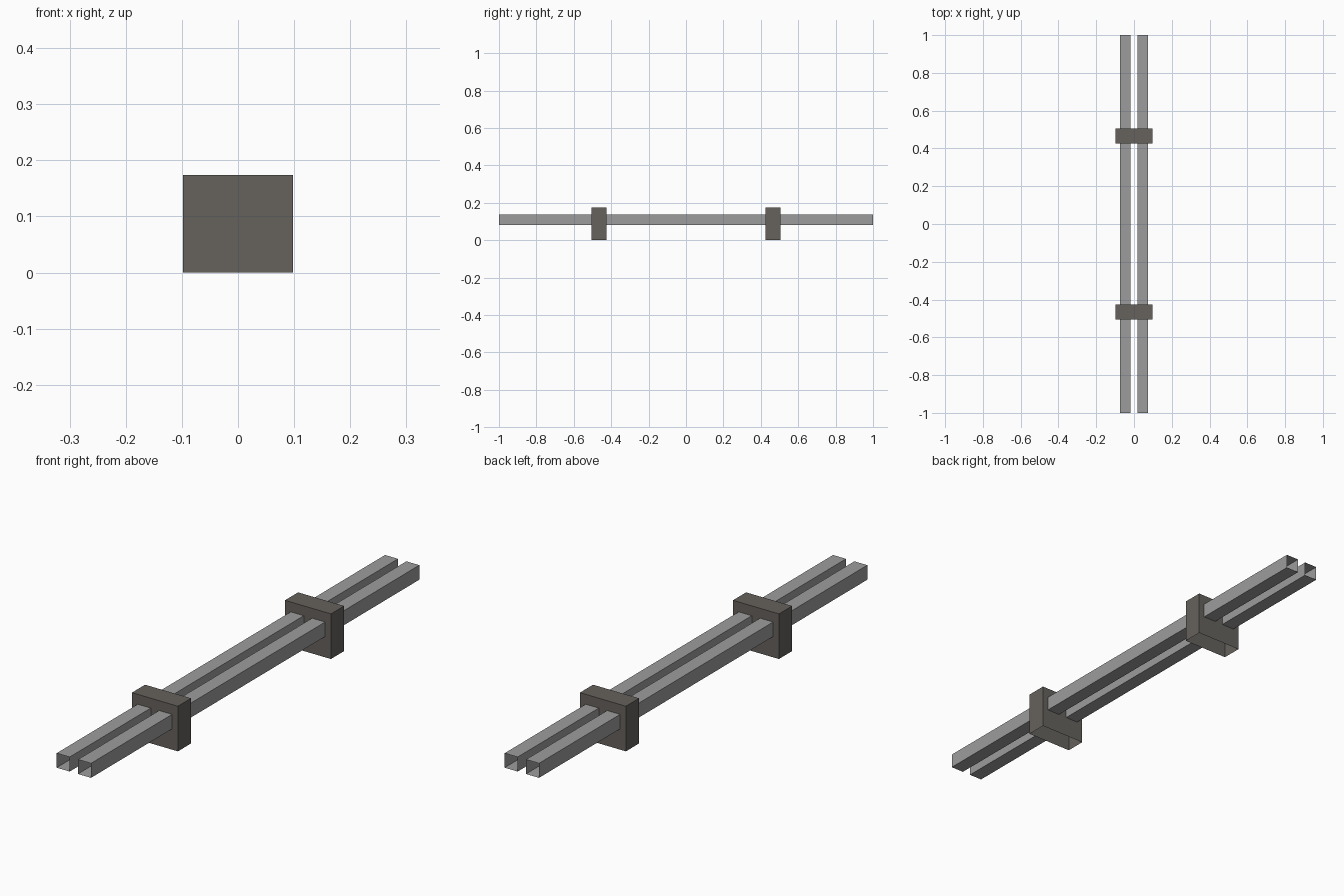
import bpy
import bmesh

if "Cube" in bpy.data.objects:
    bpy.data.objects.remove(bpy.data.objects["Cube"])


def material(name, color):
    m = bpy.data.materials.new(name)
    m.diffuse_color = (*color, 1.0)
    m.use_nodes = True
    m.node_tree.nodes["Principled BSDF"].inputs["Base Color"].default_value = m.diffuse_color
    return m


def open_box(name, lo, hi, mat, is_open):
    """Box from corner lo to corner hi, without the faces picked by is_open(normal)."""
    bm = bmesh.new()
    bmesh.ops.create_cube(bm, size=1)
    for v in bm.verts:
        v.co = [lo[i] + (v.co[i] + 0.5) * (hi[i] - lo[i]) for i in range(3)]
    bm.normal_update()
    gone = [f for f in bm.faces if is_open(f.normal)]
    bmesh.ops.delete(bm, geom=gone, context='FACES')
    mesh = bpy.data.meshes.new(name)
    bm.to_mesh(mesh)
    bm.free()
    mesh.materials.append(mat)
    obj = bpy.data.objects.new(name, mesh)
    bpy.context.collection.objects.link(obj)
    return obj


steel = material("grey_steel", (0.335, 0.335, 0.335))
stone = material("dark_warm_grey", (0.133, 0.122, 0.109))

# Two parallel square rails, hollow with open ends
for side, x in (("left", -0.0455), ("right", 0.0455)):
    open_box(f"{side}_rail", (x - 0.0277, -1, 0.08), (x + 0.0277, 1, 0.136),
             steel, lambda n: abs(n.y) > 0.5)

# Two support blocks around the rails, open underneath
for end, y in (("front", -0.466), ("back", 0.466)):
    open_box(f"{end}_support", (-0.098, y - 0.04, 0), (0.098, y + 0.04, 0.174),
             stone, lambda n: n.z < -0.5)
